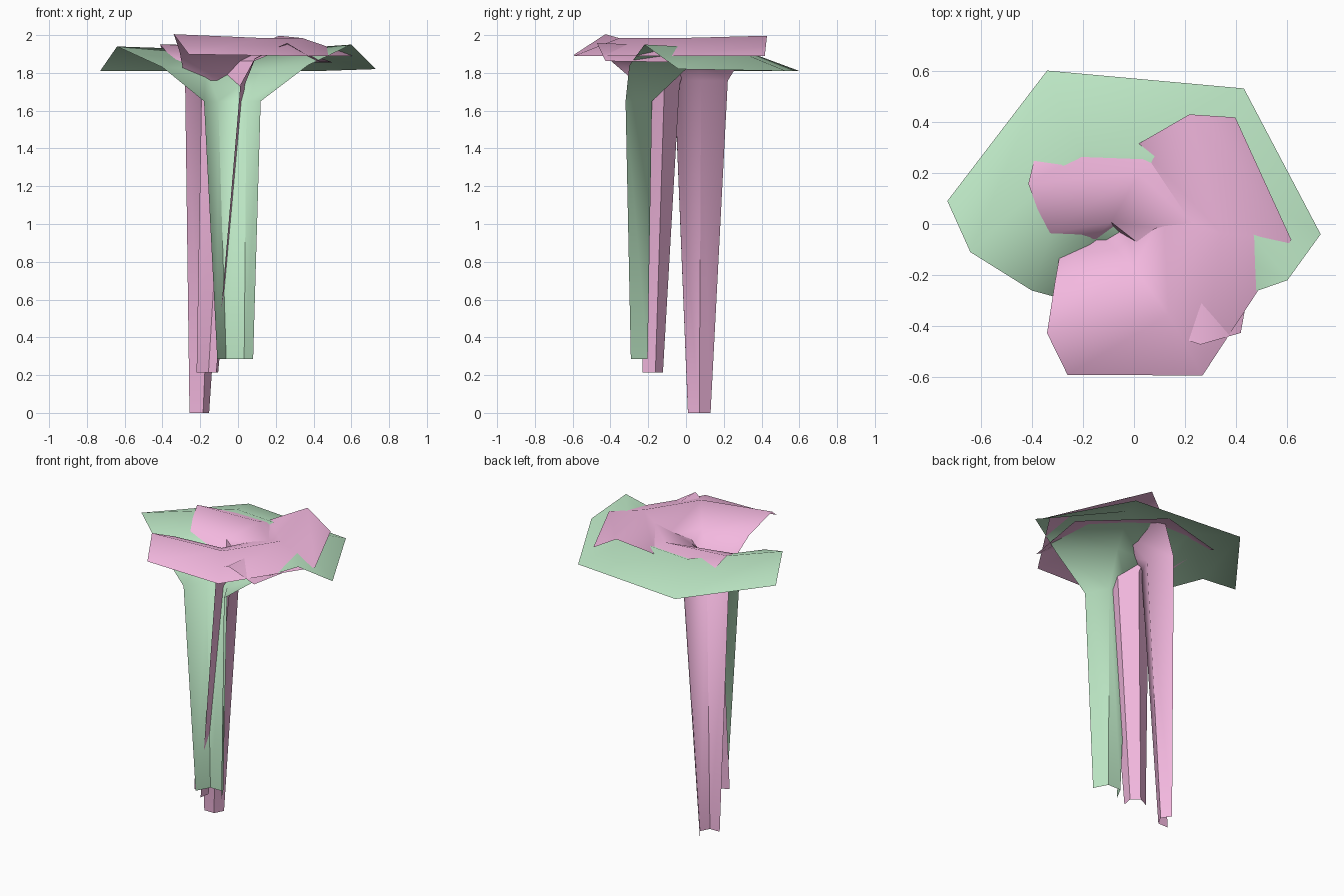
import bpy, math
from mathutils import Vector, Matrix

if "Cube" in bpy.data.objects:
    bpy.data.objects.remove(bpy.data.objects["Cube"])

# Shared flaring mouth, four columns from the left edge round the back to the right edge
LIP = [(-.73, .09, 1.81), (-.34, .60, 1.81), (.43, .53, 1.81), (.73, -.04, 1.82)]
RIDGE = [(-.64, -.11, 1.94), (-.21, .29, 1.925), (.25, .25, 1.925), (.60, -.22, 1.95)]
FLARE = [(-.40, -.26, 1.83), (-.17, 0.0, 1.82), (.13, 0.0, 1.82), (.37, -.30, 1.84)]
LIP_Z, TUBE_Z = 1.81, 1.65


def material(name, rgb):
    m = bpy.data.materials.new(name)
    m.diffuse_color = (*rgb, 1)
    m.use_nodes = True
    m.node_tree.nodes["Principled BSDF"].inputs["Base Color"].default_value = m.diffuse_color
    return m


def half_tube(centre, radius, z, turn):
    """Open half ring, bulging toward local +y."""
    ring = []
    for deg in (180, 120, 60, 0):
        a = math.radians(deg)
        p = turn @ Vector((radius * math.cos(a), radius * 1.08 * math.sin(a), 0))
        ring.append((centre[0] + p.x, centre[1] + p.y, z))
    return ring


def trumpet(name, mat, angle, scale, shift, lip_z, base, top):
    """Half-open stem (base and top = x, y, radius, base also z) with a drooping lip."""
    turn = Matrix.Rotation(math.radians(angle), 3, 'Z')

    def place(p):
        q = turn @ Vector((p[0], p[1], 0)) * scale
        return (q.x + shift[0], q.y + shift[1], lip_z + scale * (p[2] - LIP_Z))

    top_z = lip_z + scale * (TUBE_Z - LIP_Z)
    rows = [half_tube(base[:2], base[2], base[3], turn),
            half_tube(top[:2], top[2], top_z, turn)]
    rows += [[place(p) for p in row] for row in (FLARE, RIDGE, LIP)]
    n = len(rows[0])
    verts = [p for row in rows for p in row]
    faces = [(r * n + c, r * n + c + 1, (r + 1) * n + c + 1, (r + 1) * n + c)
             for r in range(len(rows) - 1) for c in range(n - 1)]
    mesh = bpy.data.meshes.new(name)
    mesh.from_pydata(verts, [], faces)
    ob = bpy.data.objects.new(name, mesh)
    bpy.context.collection.objects.link(ob)
    mesh.materials.append(mat)
    bpy.ops.object.select_all(action='DESELECT')
    ob.select_set(True)
    bpy.context.view_layer.objects.active = ob
    bpy.ops.object.shade_smooth_by_angle(angle=math.radians(50))
    return ob


green = material("green", (.50, .79, .55))
pink = material("pink", (.90, .48, .74))

# Wide front leaf
trumpet("green_leaf", green, 0, 1.0, (0, 0), 1.81,
        (-.015, -.292, .095, .285), (-.03, -.32, .15))
# Tall petal, highest rim
trumpet("tall_petal", pink, -118, .82, (.05, -.077), 1.89,
        (-.225, .07, .068, 0.0), (-.205, .08, .16))
# Small petal nested between the two
trumpet("inner_petal", pink, -38, .74, (.01, -.07), 1.855,
        (-.168, -.19, .065, .215), (-.09, -.17, .13))
